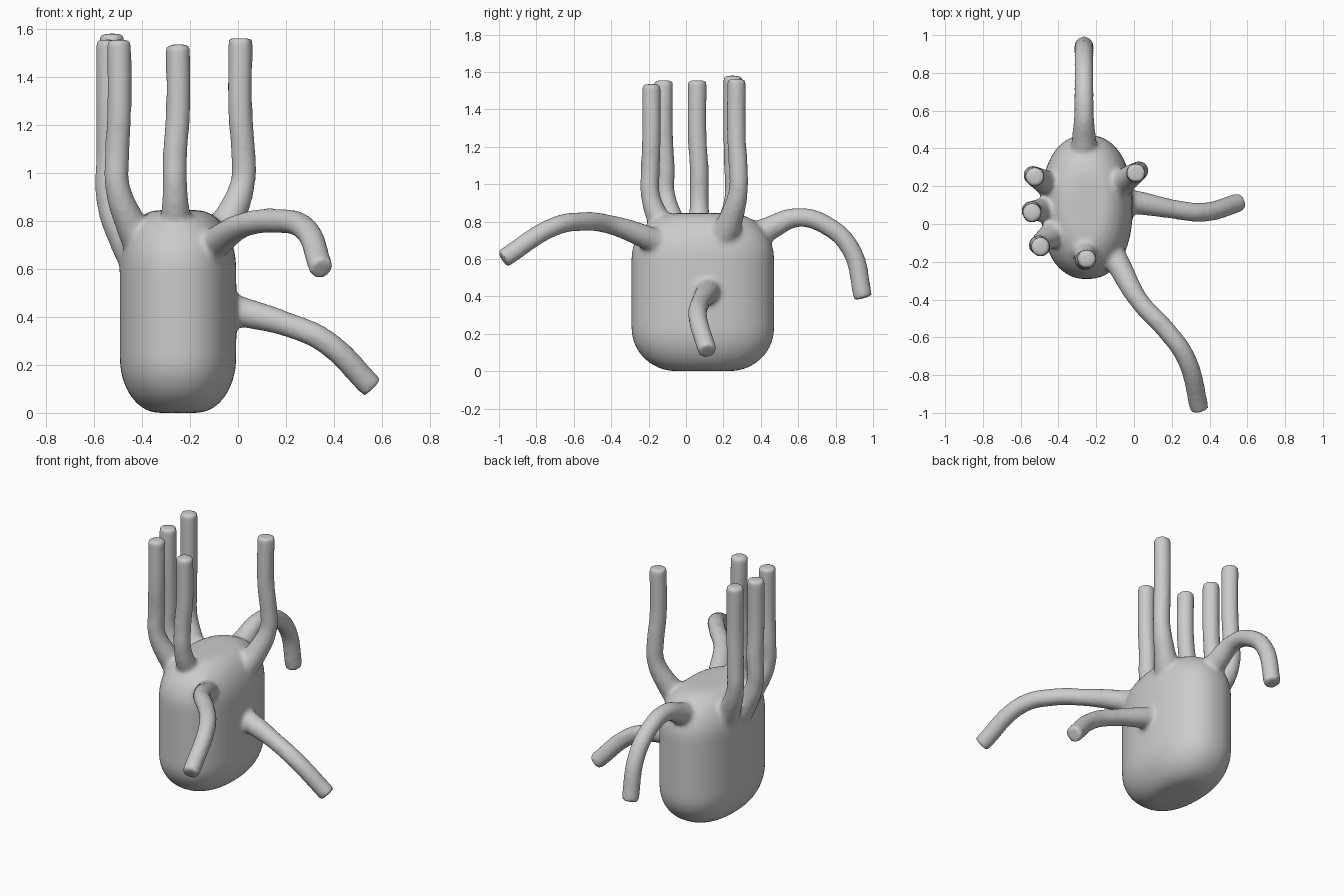
import bpy, bmesh, math
from mathutils import Vector

if "Cube" in bpy.data.objects:
    bpy.data.objects.remove(bpy.data.objects["Cube"], do_unlink=True)

# Single clay grey material
COLOUR = (0.6, 0.6, 0.6, 1)
grey = bpy.data.materials.new("clay grey")
grey.use_nodes = True
grey.diffuse_color = COLOUR
grey.node_tree.nodes["Principled BSDF"].inputs["Base Color"].default_value = COLOUR

SIDES, STEPS = 48, 8
AXIS = Vector((-0.25, 0.09))


def make_body():
    """Upright oval capsule with a rounded bottom and rounded shoulders."""
    quarter = [math.pi / 2 * i / STEPS for i in range(STEPS + 1)]
    levels = [(0.23 - 0.23 * math.cos(t), math.sin(t)) for t in quarter]
    levels += [(0.60 + 0.245 * math.sin(t), math.cos(t)) for t in quarter]
    bm = bmesh.new()
    rings = []
    for z, swell in levels:
        hx, hy = 0.08 + 0.163 * swell, 0.145 + 0.237 * swell
        ring = []
        for i in range(SIDES):
            a = 2 * math.pi * i / SIDES
            c, s = math.cos(a), math.sin(a)
            ring.append(bm.verts.new((AXIS.x + hx * math.copysign(abs(c) ** 0.88, c),
                                      AXIS.y + hy * math.copysign(abs(s) ** 0.88, s), z)))
        rings.append(ring)
    for lo, hi in zip(rings, rings[1:]):
        for i in range(SIDES):
            j = (i + 1) % SIDES
            bm.faces.new((lo[i], lo[j], hi[j], hi[i]))
    bm.faces.new(rings[0][::-1])
    bm.faces.new(rings[-1])
    me = bpy.data.meshes.new("body_with_tentacles")
    bm.to_mesh(me)
    bm.free()
    ob = bpy.data.objects.new("body_with_tentacles", me)
    bpy.context.collection.objects.link(ob)
    return ob


def tentacle(name, points):
    """Round tube from a thick root inside the body to a blunt tip."""
    cu = bpy.data.curves.new(name, "CURVE")
    cu.dimensions = "3D"
    cu.bevel_depth = 0.052
    cu.bevel_resolution = 4
    cu.use_fill_caps = True
    sp = cu.splines.new("BEZIER")
    sp.bezier_points.add(len(points) - 1)
    for i, (bp, co) in enumerate(zip(sp.bezier_points, points)):
        bp.co = co
        bp.handle_left_type = bp.handle_right_type = "AUTO"
        bp.radius = max(1.0, 1.7 - 0.45 * i)
    ob = bpy.data.objects.new(name, cu)
    bpy.context.collection.objects.link(ob)
    return ob


def upright(name, tip, elbow, foot_z):
    """Vertical tentacle: the foot leans in to the body axis, the elbow wobbles."""
    top, bend = Vector(tip[:2]), Vector(elbow)
    return tentacle(name, [(*bend.lerp(AXIS, 0.5), foot_z - 0.13),
                           (*bend.lerp(AXIS, 0.2), foot_z),
                           (*bend, foot_z + 0.15), (*bend, 1.08),
                           (*top, 1.25), tip])


body = make_body()
parts = [
    # Upright tentacles
    upright("front_upright", (-.25, -.185, 1.535), (-.262, -.19), .79),
    upright("side_front_upright", (-.495, -.12, 1.555), (-.503, -.11), .8),
    upright("side_middle_upright", (-.54, .06, 1.555), (-.54, .07), .74),
    upright("side_back_upright", (-.525, .25, 1.58), (-.53, .255), .77),
    upright("left_back_upright", (.01, .27, 1.56), (.022, .28), .82),
    # Drooping tentacles
    tentacle("back_droop", [(-.265, y, z) for y, z in (
        (.3, .68), (.45, .765), (.6, .822), (.75, .78), (.88, .655), (.948, .39))]),
    tentacle("left_droop", [(-.09, .12, .45), (0, .115, .425), (.2, .08, .37),
                            (.36, .062, .3), (.56, .115, .105)]),
    tentacle("front_left_droop", [(-.17, -.07, .65), (-.085, -.21, .715),
                                  (.03, -.41, .785), (.16, -.55, .8),
                                  (.27, -.7, .775), (.348, -.98, .6)]),
]

# Tubes become mesh and join the body
bpy.ops.object.select_all(action="DESELECT")
for part in parts:
    part.select_set(True)
bpy.context.view_layer.objects.active = parts[0]
bpy.ops.object.convert(target="MESH")
body.select_set(True)
bpy.context.view_layer.objects.active = body
bpy.ops.object.join()
body.data.materials.clear()
body.data.materials.append(grey)

# Fuse into one skin and soften the joints
fuse = body.modifiers.new("fuse", "REMESH")
fuse.mode = "VOXEL"
fuse.voxel_size = 0.012
fuse.use_smooth_shade = True
soften = body.modifiers.new("soften", "SMOOTH")
soften.factor = 0.5
soften.iterations = 12
